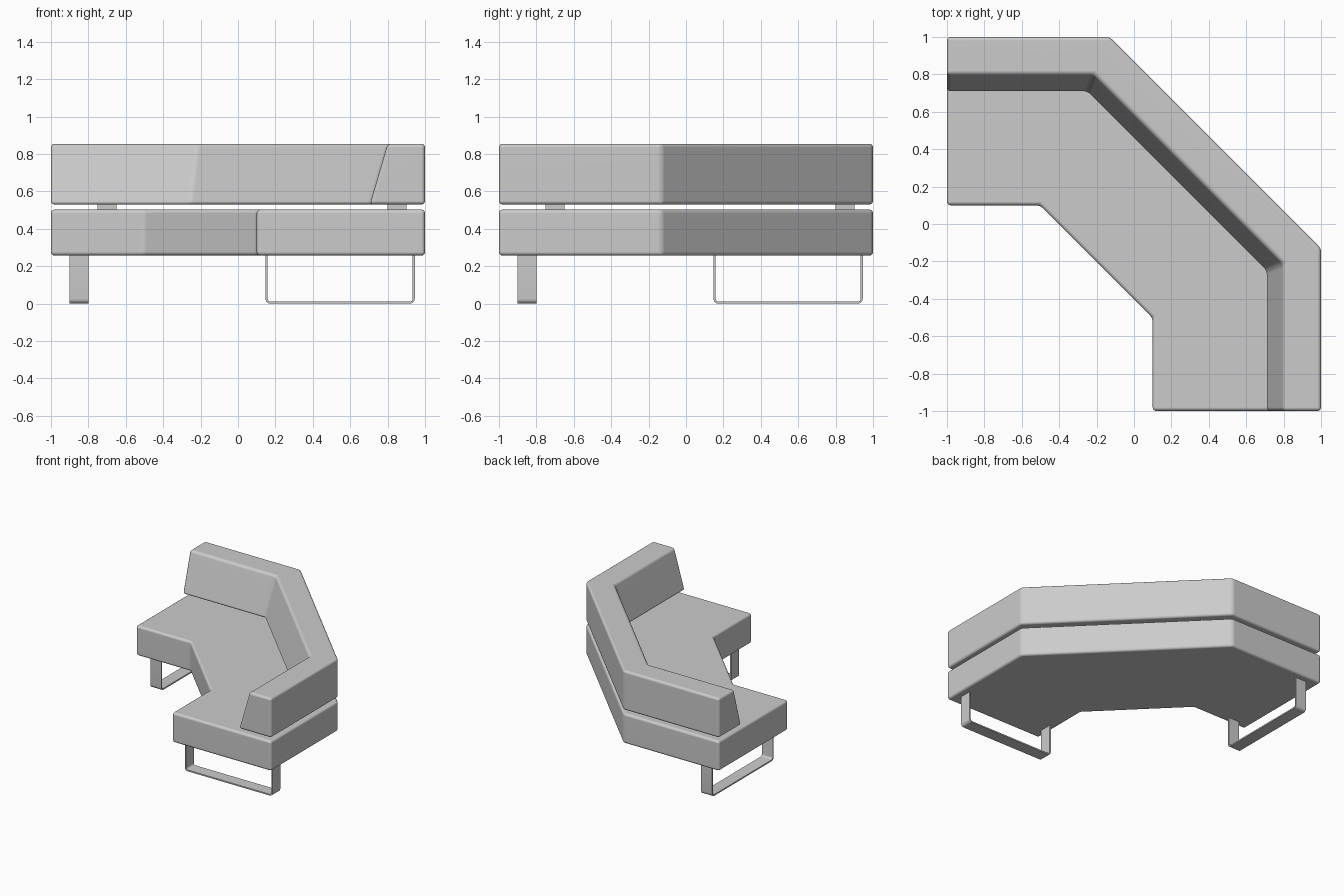
import bpy, bmesh, math

cube = bpy.data.objects.get("Cube")
if cube:
    bpy.data.objects.remove(cube, do_unlink=True)


def material(name, value):
    mat = bpy.data.materials.new(name)
    mat.use_nodes = True
    color = (value, value, value, 1)
    mat.diffuse_color = color
    mat.node_tree.nodes["Principled BSDF"].inputs["Base Color"].default_value = color
    return mat


grey = material("soft grey", 0.6)


def loft(name, ring_a, ring_b, bevel=0.0):
    """Closed solid between two matching rings of points."""
    bm = bmesh.new()
    a = [bm.verts.new(p) for p in ring_a]
    b = [bm.verts.new(p) for p in ring_b]
    bm.faces.new(a)
    bm.faces.new(b)
    for i in range(len(a)):
        j = (i + 1) % len(a)
        bm.faces.new((a[i], a[j], b[j], b[i]))
    bmesh.ops.recalc_face_normals(bm, faces=bm.faces)
    if bevel:
        bmesh.ops.bevel(bm, geom=bm.edges[:], offset=bevel, segments=4,
                        profile=0.5, affect='EDGES', clamp_overlap=True)
    mesh = bpy.data.meshes.new(name)
    bm.to_mesh(mesh)
    bm.free()
    obj = bpy.data.objects.new(name, mesh)
    bpy.context.collection.objects.link(obj)
    mesh.materials.append(grey)
    bpy.ops.object.select_all(action='DESELECT')
    obj.select_set(True)
    bpy.context.view_layer.objects.active = obj
    bpy.ops.object.shade_smooth_by_angle(angle=math.radians(35))
    if bevel:
        normals = obj.modifiers.new("Even shading", 'WEIGHTED_NORMAL')
        normals.keep_sharp = True
    return obj


def corner_line(inset):
    """Line along the angled sofa, moved inward from its rear edge."""
    half = [(-1, 1 - inset), (-0.13 - inset * math.tan(math.pi / 8), 1 - inset)]
    return half + [(y, x) for x, y in reversed(half)]


def band(depth, z):
    """Ring from the rear edge to the given depth, at height z."""
    return [(x, y, z) for x, y in corner_line(0) + corner_line(depth)[::-1]]


# Seat and sloped backrest
loft("seat", band(0.9, 0.257), band(0.9, 0.503), 0.02)
loft("backrest", band(0.295, 0.53), band(0.2, 0.855), 0.02)


def u_line(inset, radius):
    """U outline with rounded lower corners, open at the top."""
    left, right, low = 0.147 + inset, 0.945 - inset, inset
    points = [(left, 0.265)]
    for cx, start in ((left + radius, math.pi), (right - radius, 1.5 * math.pi)):
        for i in range(7):
            t = start + i * math.pi / 12
            points.append((cx + radius * math.cos(t), low + radius + radius * math.sin(t)))
    return points + [(right, 0.265)]


# Flat-bar sled legs and backrest supports, mirrored across the diagonal
outline = u_line(0, 0.027) + u_line(0.011, 0.016)[::-1]
square = [(0.8, -0.75), (0.9, -0.75), (0.9, -0.65), (0.8, -0.65)]
for side, swap in (("left", False), ("right", True)):
    def place(x, y, z):
        return (y, x, z) if swap else (x, y, z)

    loft(side + "_sled_leg",
         [place(u, -0.9, z) for u, z in outline],
         [place(u, -0.8, z) for u, z in outline])
    loft(side + "_backrest_support",
         [place(x, y, 0.49) for x, y in square],
         [place(x, y, 0.54) for x, y in square])
